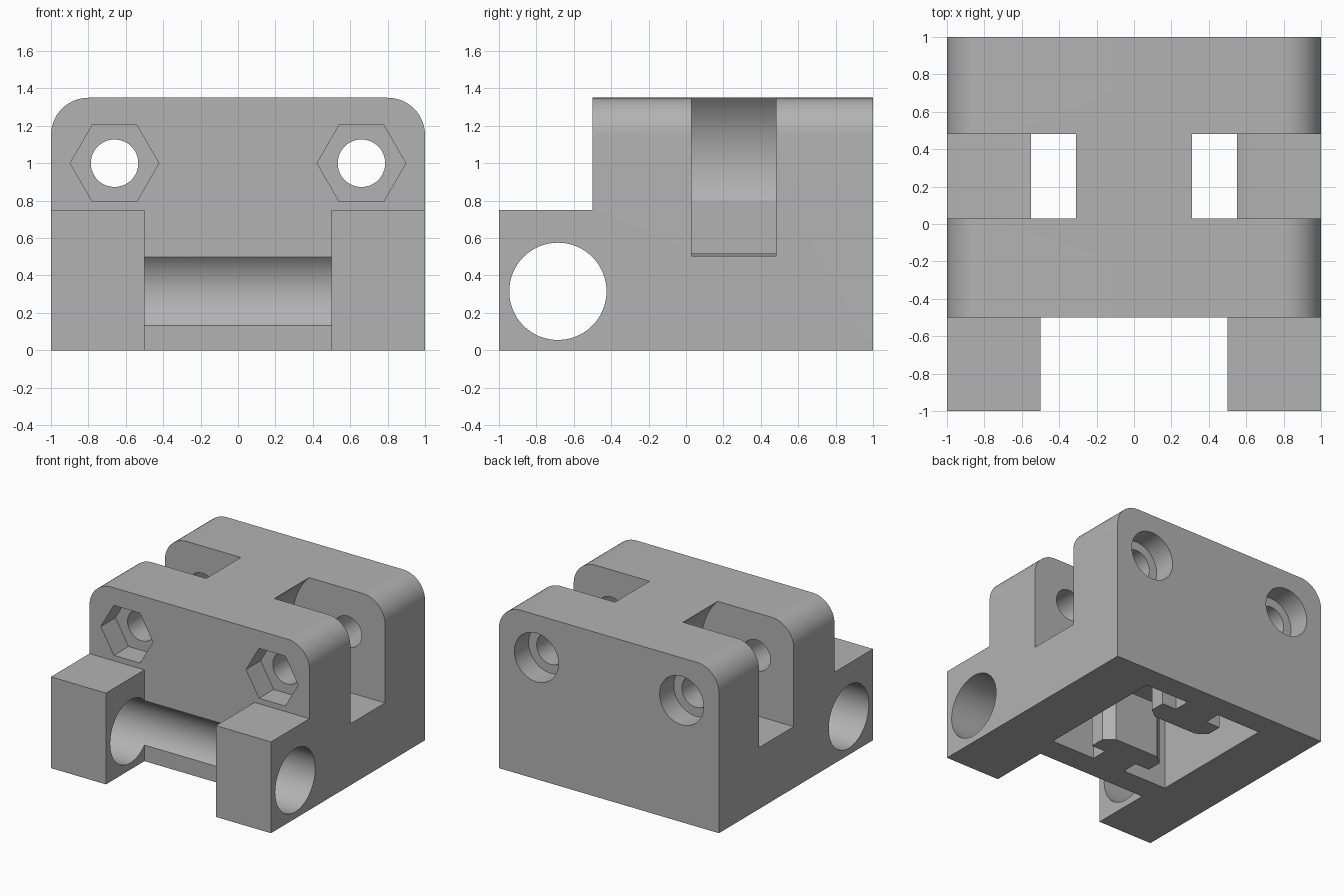
import bpy, bmesh, math
from mathutils import Vector

if "Cube" in bpy.data.objects:
    bpy.data.objects.remove(bpy.data.objects["Cube"], do_unlink=True)

grey = bpy.data.materials.new("plain grey")
grey.use_nodes = True
grey.diffuse_color = (0.45, 0.45, 0.45, 1)
grey.node_tree.nodes["Principled BSDF"].inputs["Base Color"].default_value = grey.diffuse_color

AXES = {"x": lambda a, b, d: Vector((d, a, b)),
        "y": lambda a, b, d: Vector((a, d, b)),
        "z": lambda a, b, d: Vector((a, b, d))}


def prism(name, points, axis, start, end):
    """Extrude a flat outline along one axis."""
    bm = bmesh.new()
    face = bm.faces.new([bm.verts.new(AXES[axis](a, b, start)) for a, b in points])
    extruded = bmesh.ops.extrude_face_region(bm, geom=[face])["geom"]
    shift = AXES[axis](0, 0, end - start)
    bmesh.ops.translate(bm, vec=shift, verts=[v for v in extruded if isinstance(v, bmesh.types.BMVert)])
    bmesh.ops.recalc_face_normals(bm, faces=bm.faces)
    mesh = bpy.data.meshes.new(name)
    bm.to_mesh(mesh)
    bm.free()
    mesh.materials.append(grey)
    obj = bpy.data.objects.new(name, mesh)
    bpy.context.collection.objects.link(obj)
    return obj


def box(name, x0, x1, y0, y1, z0, z1):
    return prism(name, [(x0, y0), (x1, y0), (x1, y1), (x0, y1)], "z", z0, z1)


def arc(cx, cy, r, begin, sweep, steps):
    return [(cx + r * math.cos(math.radians(begin + sweep * i / steps)),
             cy + r * math.sin(math.radians(begin + sweep * i / steps))) for i in range(steps + 1)]


def circle(cx, cy, r, sides=64):
    return arc(cx, cy, r, 0, 360, sides)[:-1]


def cut(target, cutter):
    cutter.hide_render = True
    mod = target.modifiers.new("cut", "BOOLEAN")
    mod.operation = "DIFFERENCE"
    mod.solver = "EXACT"
    mod.object = cutter
    bpy.ops.object.select_all(action="DESELECT")
    bpy.context.view_layer.objects.active = target
    target.select_set(True)
    bpy.ops.object.modifier_apply(modifier=mod.name)
    bpy.data.objects.remove(cutter, do_unlink=True)


# Block with rounded top edges
width, height, radius = 1.0, 1.35, 0.2
outline = [(-width, 0), (width, 0)]
outline += arc(width - radius, height - radius, radius, 0, 90, 16)
outline += arc(radius - width, height - radius, radius, 90, 90, 16)
body = prism("carriage_block", outline, "y", -1, 1)

# Lowered front arms, gap between them and cross bore
cut(body, box("front_step", -1.2, 1.2, -1.2, -0.5, 0.75, 1.6))
cut(body, box("arm_gap", -0.5, 0.5, -1.2, -0.5, -0.2, 1))
cut(body, prism("cross_bore", circle(-0.685, 0.315, 0.26), "x", -1.2, 1.2))

# Bottom cavity leaving two T-shaped pillars and a raised web
mid, neck = 0.255, 0.2
cavity = box("cavity", -0.55, 0.55, mid - 0.55, mid + 0.55, -0.2, 0.8)
half = [(0.15, 0.6), (0.15, 0.415), (0.28, 0.415), (0.28, 0.29), (neck, 0.225)]
tee = half + [(-x, y) for x, y in reversed(half)]
for side in (-1, 1):
    cut(cavity, prism("pillar", [(x, mid + side * y) for x, y in tee], "z", -0.3, 0.9))
cut(cavity, box("web", -neck, neck, mid - 0.24, mid + 0.24, 0.46, 0.9))
cut(body, cavity)

# Wheel slots, axle bores, hex nut pockets and screw head recesses
for side in (-1, 1):
    ax, az = side * 0.66, 1.0
    cut(body, prism("wheel_slot", circle(ax, az, 0.495, 96), "y", 0.03, 0.48))
    cut(body, box("slot_mouth", min(ax, side * 1.2), max(ax, side * 1.2), 0.03, 0.48, 0.505, 1.6))
    cut(body, prism("axle_bore", circle(ax, az, 0.127, 48), "y", -0.7, 1.2))
    cut(body, prism("nut_pocket", circle(ax, az, 0.237, 6), "y", -0.7, -0.31))
    cut(body, prism("screw_recess", circle(ax, az, 0.2), "y", 0.815, 1.2))

bpy.ops.object.select_all(action="DESELECT")
body.select_set(True)
bpy.context.view_layer.objects.active = body
bpy.ops.object.shade_smooth_by_angle(angle=math.radians(20))
